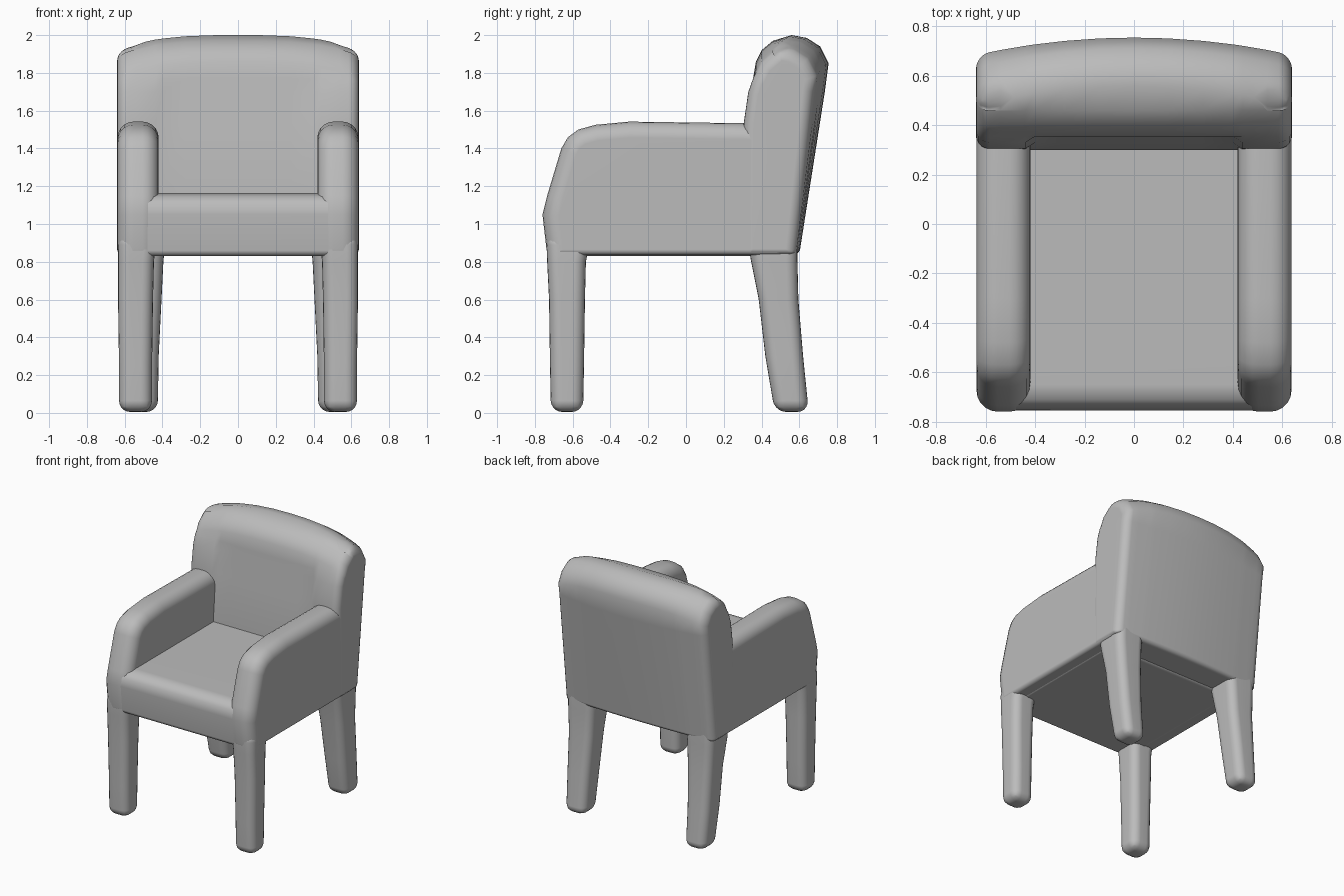
import bpy, bmesh, math

cube = bpy.data.objects.get("Cube")
if cube:
    bpy.data.objects.remove(cube)

grey = bpy.data.materials.new("soft_grey")
grey.use_nodes = True
colour = (0.5, 0.5, 0.5, 1)
grey.diffuse_color = colour
grey.node_tree.nodes["Principled BSDF"].inputs["Base Color"].default_value = colour


def loft(name, rings, bevel, mirror=False, low=1.0):
    """Skin closed rings, round the hard edges; 'low' scales rounding near the underside."""
    bm = bmesh.new()
    loops = [[bm.verts.new(p) for p in ring] for ring in rings]
    n = len(loops[0])
    for a, b in zip(loops, loops[1:]):
        for i in range(n):
            j = (i + 1) % n
            bm.faces.new((a[i], a[j], b[j], b[i]))
    bm.faces.new(loops[0][::-1])
    bm.faces.new(loops[-1])
    bmesh.ops.recalc_face_normals(bm, faces=bm.faces)
    weight = bm.edges.layers.float.new("bevel_weight_edge")
    for e in bm.edges:
        if e.calc_face_angle(0) > math.radians(50):
            mid_z = (e.verts[0].co.z + e.verts[1].co.z) / 2
            e[weight] = low if mid_z < 0.9 else 1.0
    for f in bm.faces:
        f.smooth = True
    mesh = bpy.data.meshes.new(name)
    bm.to_mesh(mesh)
    bm.free()
    mesh.materials.append(grey)
    obj = bpy.data.objects.new(name, mesh)
    bpy.context.collection.objects.link(obj)
    mod = obj.modifiers.new("rounding", "BEVEL")
    mod.limit_method = "WEIGHT"
    mod.width = bevel
    mod.segments = 5
    mod.use_clamp_overlap = False
    if mirror:
        obj.modifiers.new("mirror", "MIRROR").use_mirror_merge = False
    obj.modifiers.new("shading", "WEIGHTED_NORMAL")
    return obj


def extrude(profile, xs):
    return [[(x, y, z) for y, z in profile] for x in xs]


# Seat block with a soft front lip
seat = [(-0.73, 0.83), (-0.755, 1.05), (-0.74, 1.11), (-0.71, 1.145), (-0.65, 1.163),
        (0.4, 1.163), (0.4, 0.83)]
loft("seat", extrude(seat, (-0.56, 0.56)), 0.03)

# Side panels with rounded armrests
arm = [(0.55, 0.835), (-0.735, 0.835), (-0.76, 1.05), (-0.735, 1.15), (-0.66, 1.4),
       (-0.625, 1.46), (-0.57, 1.5), (-0.48, 1.525), (-0.3, 1.542), (0.2, 1.535), (0.55, 1.53)]
loft("arms", extrude(arm, (0.42, 0.638)), 0.085, True, 0.35)

# Backrest, crowned along the top and bowed at the rear
back = [(0.30, 0.84), (0.30, 1.2), (0.305, 1.53), (0.33, 1.7), (0.355, 1.77), (0.37, 1.86),
        (0.40, 1.92), (0.46, 1.97), (0.56, 2.0), (0.64, 1.985), (0.71, 1.94), (0.755, 1.85),
        (0.735, 1.7), (0.60, 0.84)]


def back_ring(x):
    t = abs(x) / 0.64
    ring = []
    for y, z in back:
        if y > 0.5:
            y -= t * t * (0.02 + 0.05 * (z - 0.84))
        elif abs(x) < 0.41 and 1.4 < z < 1.75:
            y += 0.025                      # shallow inset panel under the top roll
        if z > 1.8:
            z -= 0.075 * t ** 3
        ring.append((x, y, z))
    return ring


stations = (-0.64, -0.54, -0.44, -0.4, -0.28, -0.14, 0, 0.14, 0.28, 0.4, 0.44, 0.54, 0.64)
loft("backrest", [back_ring(x) for x in stations], 0.055, low=0.5)


# Tapered legs: sections are (z, x min, x max, y min, y max)
def leg(name, sections):
    rings = [[(a, c, z), (b, c, z), (b, d, z), (a, d, z)] for z, a, b, c, d in sections]
    loft(name, rings, 0.06, True)


leg("front_legs", [(0.005, 0.455, 0.63, -0.715, -0.545), (0.25, 0.455, 0.63, -0.72, -0.54),
                   (0.6, 0.45, 0.635, -0.725, -0.535), (0.8, 0.445, 0.635, -0.735, -0.53),
                   (0.95, 0.43, 0.635, -0.74, -0.5)])
leg("back_legs", [(0.005, 0.425, 0.6, 0.47, 0.65), (0.3, 0.42, 0.61, 0.42, 0.62),
                  (0.6, 0.405, 0.615, 0.385, 0.595), (0.8, 0.395, 0.625, 0.345, 0.59),
                  (0.95, 0.38, 0.625, 0.32, 0.59)])
